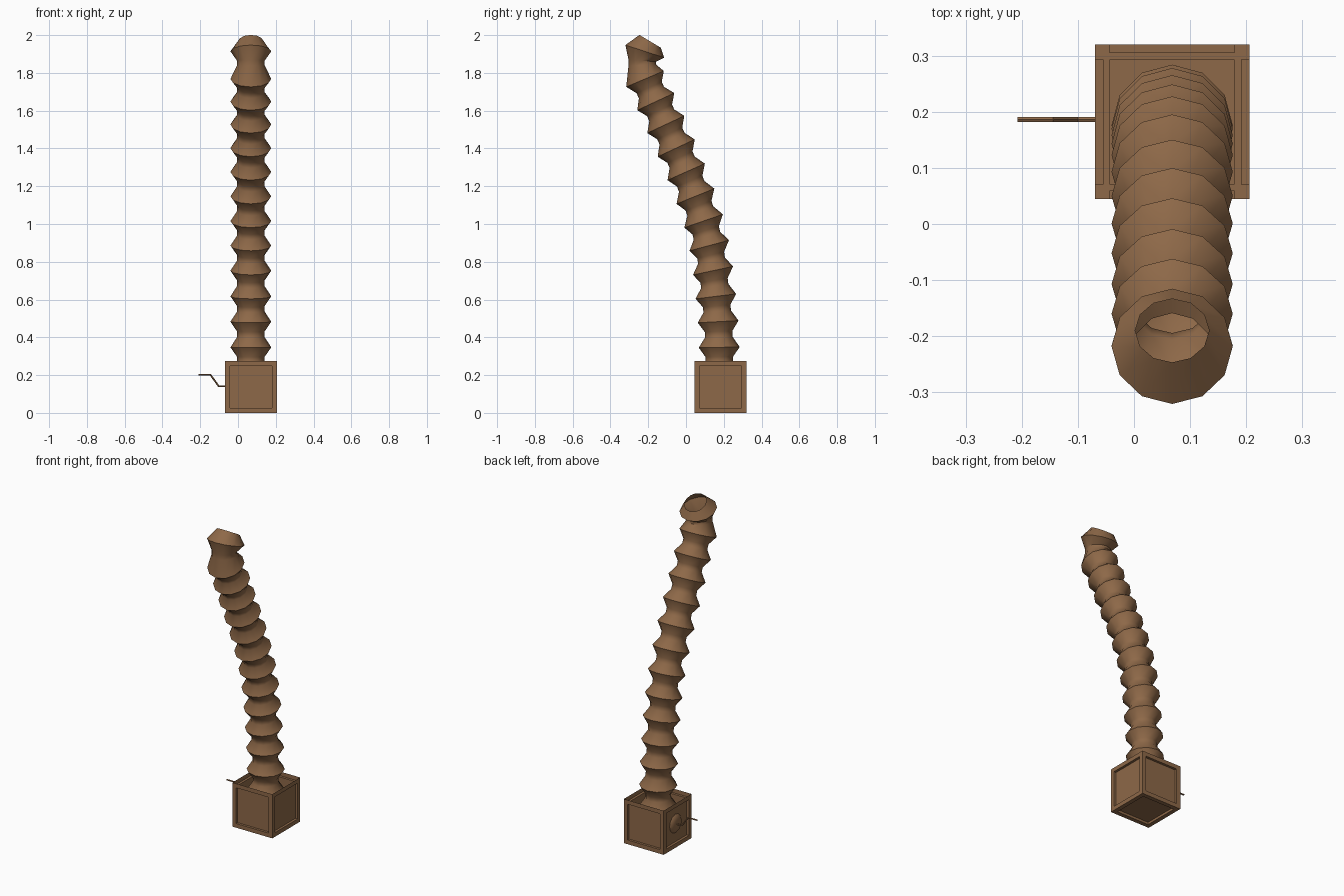
import bpy, bmesh
from math import sin, cos, pi, radians
from mathutils import Vector

if "Cube" in bpy.data.objects:
    bpy.data.objects.remove(bpy.data.objects["Cube"])

CX, CY, S = 0.068, 0.182, 0.275

wood = bpy.data.materials.new("brown")
wood.diffuse_color = (0.27, 0.14, 0.065, 1)
wood.use_nodes = True
wood.node_tree.nodes["Principled BSDF"].inputs["Base Color"].default_value = wood.diffuse_color


def finish(bm, name, smooth=None):
    me = bpy.data.meshes.new(name)
    bm.to_mesh(me)
    bm.free()
    me.materials.append(wood)
    ob = bpy.data.objects.new(name, me)
    bpy.context.collection.objects.link(ob)
    if smooth:
        bpy.ops.object.select_all(action='DESELECT')
        ob.select_set(True)
        bpy.context.view_layer.objects.active = ob
        bpy.ops.object.shade_smooth_by_angle(angle=radians(smooth))
    return ob


def loft(bm, rings, caps=False):
    """Join successive rings of points with quads."""
    loops = [[bm.verts.new(p) for p in r] for r in rings]
    n = len(loops[0])
    for a, b in zip(loops, loops[1:]):
        for i in range(n):
            j = (i + 1) % n
            bm.faces.new((a[i], a[j], b[j], b[i]))
    if caps:
        bm.faces.new(loops[0][::-1])
        bm.faces.new(loops[-1])
    bmesh.ops.recalc_face_normals(bm, faces=bm.faces)


# Open box with a recessed panel in every wall
bm = bmesh.new()
bmesh.ops.create_cube(bm, size=S)
bmesh.ops.translate(bm, verts=bm.verts, vec=(CX, CY, S / 2))
bm.normal_update()
bmesh.ops.delete(bm, geom=[f for f in bm.faces if f.normal.z > 0.5], context='FACES_ONLY')
frames = bm.faces[:]
bmesh.ops.inset_individual(bm, faces=frames, thickness=0.026, use_even_offset=True)
bmesh.ops.inset_individual(bm, faces=frames, thickness=0.0, depth=0.0)
for f in frames:
    n = f.normal.copy()
    bmesh.ops.translate(bm, verts=f.verts[:], vec=n * -0.015)
finish(bm, "box")

# Bellows: ridge centres (y, z, tilt in degrees), bending forward as it rises
ridges = [(0.176, 0.085, 0), (0.176, 0.215, 0), (0.176, 0.347, 1), (0.170, 0.483, 3),
          (0.158, 0.617, 7), (0.143, 0.753, 12), (0.123, 0.886, 15), (0.093, 1.016, 19),
          (0.050, 1.147, 22), (0.001, 1.276, 24), (-0.052, 1.402, 25),
          (-0.107, 1.527, 25), (-0.160, 1.648, 25), (-0.217, 1.768, 23),
          (-0.218, 1.914, -18)]


def ring(y, z, tilt, r, n=12):
    t = radians(tilt)
    return [(CX + r * cos(2 * pi * i / n),
             y + r * sin(2 * pi * i / n) * cos(t),
             z + r * sin(2 * pi * i / n) * sin(t)) for i in range(n)]


stations = [ring(0.176, 0.02, 0, 0.072)]
for k, (y, z, t) in enumerate(ridges):
    stations.append(ring(y, z, t, 0.108))
    if k + 1 < len(ridges):
        y2, z2, t2 = ridges[k + 1]
        last = k + 2 == len(ridges)
        for f in ((0.4, 0.62) if not last else (0.5, 0.66)):
            stations.append(ring(y + (y2 - y) * f - (0.014 if last else 0),
                                 z + (z2 - z) * f, t + (t2 - t) * f, 0.073))
stations.append(ring(-0.190, 1.967, -31, 0.066))
bm = bmesh.new()
loft(bm, stations)
finish(bm, "bellows", 40)

# Domed boss on the left wall that carries the crank
bm = bmesh.new()
xw = CX - S / 2 + 0.015
loft(bm, [[(xw - d, CY + r * cos(2 * pi * i / 12), 0.14 + r * sin(2 * pi * i / 12))
           for i in range(12)] for d, r in ((0, 0.058), (0.008, 0.05), (0.014, 0.028), (0.015, 0.01))], True)
finish(bm, "crank_boss", 40)

# Bent crank rod
path = [(-0.055, 0.141), (-0.102, 0.141), (-0.146, 0.202), (-0.208, 0.202)]
pts = [Vector((x, 0, z)) for x, z in path]
rings = []
for i, p in enumerate(pts):
    d = (pts[min(i + 1, 3)] - pts[max(i - 1, 0)]).normalized()
    side = Vector((-d.z, 0, d.x))
    rings.append([p + side * 0.005 * cos(a * pi / 3)
                  + Vector((0, 0.186 + 0.005 * sin(a * pi / 3), 0)) for a in range(6)])
bm = bmesh.new()
loft(bm, rings, True)
finish(bm, "crank_rod", 40)
